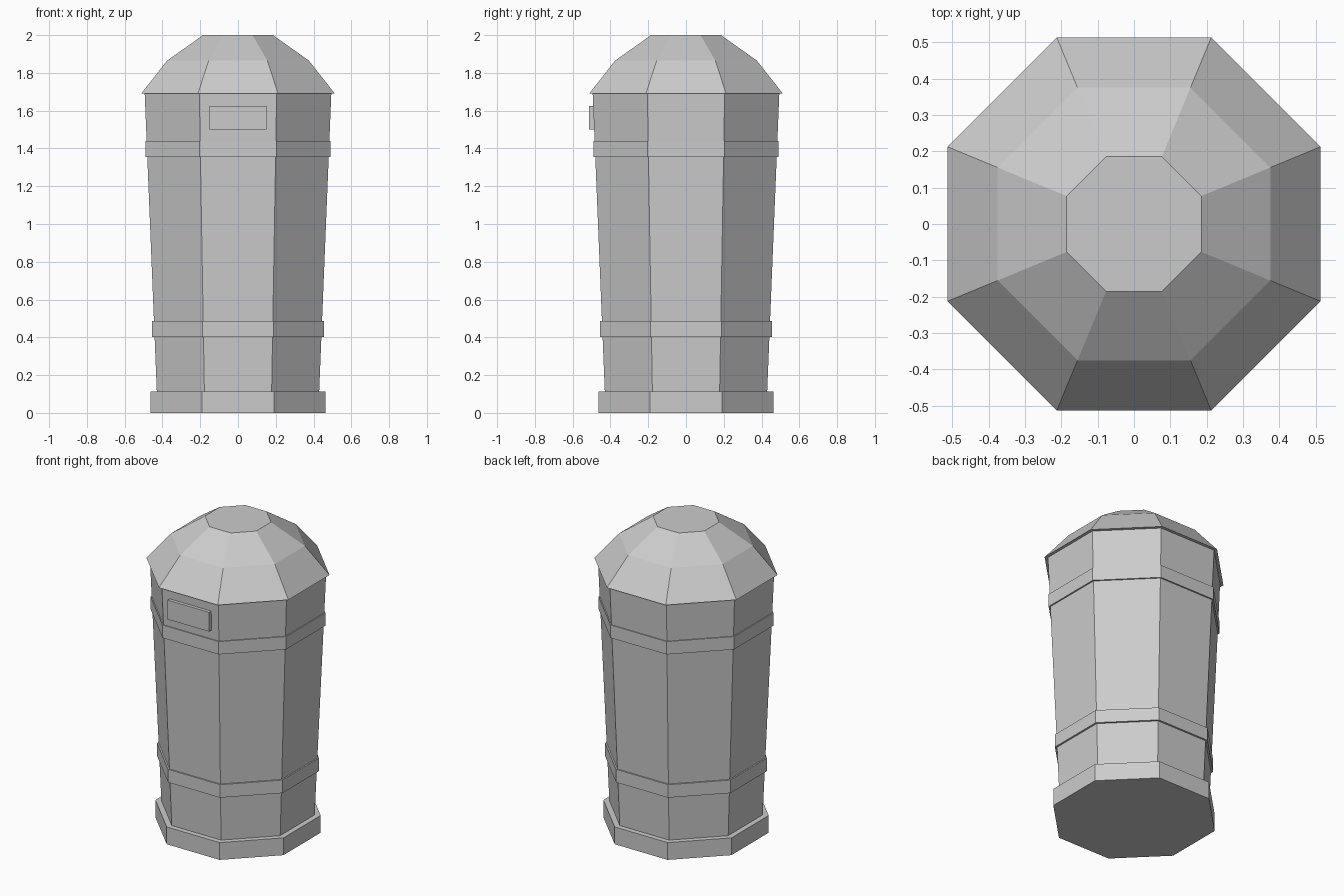
import bpy
import bmesh
import math

cube = bpy.data.objects.get("Cube")
if cube:
    bpy.data.objects.remove(cube, do_unlink=True)

SIDES = 8

grey = bpy.data.materials.new("plain grey")
grey.use_nodes = True
colour = (0.6, 0.6, 0.6, 1)
grey.diffuse_color = colour
grey.node_tree.nodes["Principled BSDF"].inputs["Base Color"].default_value = colour


def add_object(name, bm):
    bmesh.ops.recalc_face_normals(bm, faces=bm.faces)
    mesh = bpy.data.meshes.new(name)
    bm.to_mesh(mesh)
    bm.free()
    mesh.materials.append(grey)
    obj = bpy.data.objects.new(name, mesh)
    bpy.context.collection.objects.link(obj)
    return obj


def octagon_stack(name, profile):
    """Closed eight-sided solid; profile lists (flat-side distance, height)."""
    bm = bmesh.new()
    rings = []
    for apothem, z in profile:
        r = apothem / math.cos(math.pi / SIDES)
        angles = [(i + 0.5) * math.tau / SIDES for i in range(SIDES)]
        rings.append([bm.verts.new((r * math.cos(a), r * math.sin(a), z)) for a in angles])
    for low, high in zip(rings, rings[1:]):
        for i in range(SIDES):
            j = (i + 1) % SIDES
            bm.faces.new((low[i], low[j], high[j], high[i]))
    bm.faces.new(rings[0][::-1])
    bm.faces.new(rings[-1])
    return add_object(name, bm)


# Foot, tapered body, two hoops and faceted lid
octagon_stack("base_plinth", [(0.463, 0), (0.463, 0.113)])
octagon_stack("body", [(0.426, 0.02), (0.494, 1.692)])
octagon_stack("lower_band", [(0.454, 0.402), (0.454, 0.487)])
octagon_stack("upper_band", [(0.49, 1.356), (0.49, 1.44)])
octagon_stack("lid", [(0.513, 1.69), (0.375, 1.865), (0.185, 2.0)])

# Label plate on the front
bm = bmesh.new()
bmesh.ops.create_cube(bm, size=1)
bmesh.ops.scale(bm, vec=(0.3, 0.043, 0.126), verts=bm.verts)
bmesh.ops.translate(bm, vec=(0, -0.4915, 1.563), verts=bm.verts)
add_object("front_plate", bm)
